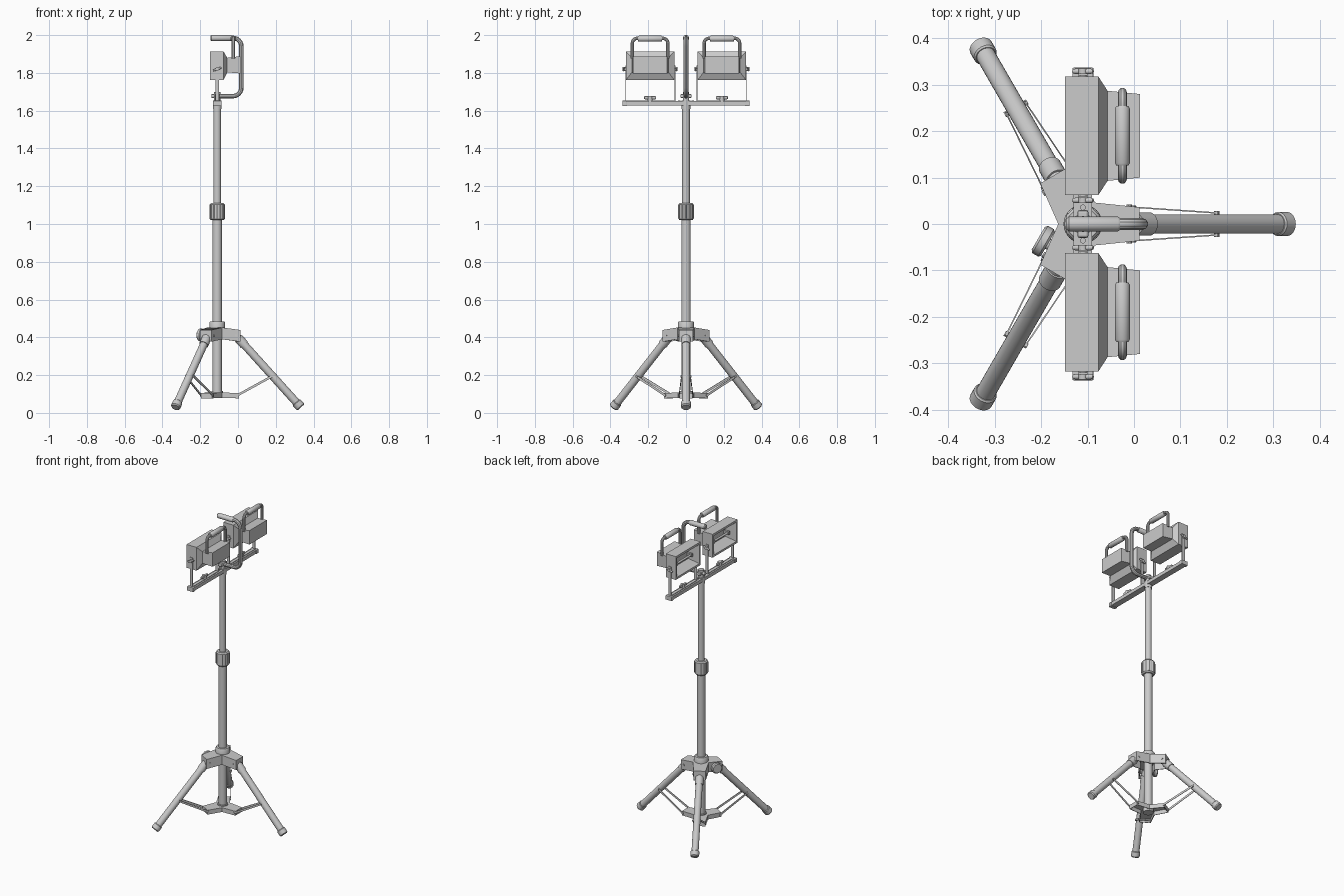
import bpy, bmesh, math
from mathutils import Vector as V

if "Cube" in bpy.data.objects:
    bpy.data.objects.remove(bpy.data.objects["Cube"])

PX = -0.11  # pole centre x


def finish(name, bm, smooth=False):
    bmesh.ops.recalc_face_normals(bm, faces=bm.faces)
    me = bpy.data.meshes.new(name)
    bm.to_mesh(me)
    bm.free()
    ob = bpy.data.objects.new(name, me)
    bpy.context.collection.objects.link(ob)
    if smooth:
        shade(ob)
    return ob


def shade(ob):
    bpy.ops.object.select_all(action='DESELECT')
    ob.select_set(True)
    bpy.context.view_layer.objects.active = ob
    bpy.ops.object.shade_smooth_by_angle(angle=math.radians(35))


def loft(name, rings, smooth=False, cap_ends=(True, True)):
    bm = bmesh.new()
    vs = [[bm.verts.new(p) for p in r] for r in rings]
    n = len(vs[0])
    for a, b in zip(vs, vs[1:]):
        for i in range(n):
            bm.faces.new((a[i], a[(i + 1) % n], b[(i + 1) % n], b[i]))
    if cap_ends[0]:
        bm.faces.new(vs[0])
    if cap_ends[1]:
        bm.faces.new(vs[-1])
    return finish(name, bm, smooth)


def lathe(name, a, b, prof, n=24):
    # prof: (fraction along a-b, radius)
    a, b = V(a), V(b)
    q = (b - a).to_track_quat('Z', 'Y')
    return loft(name, [[a + (b - a) * t + q @ V((r * math.cos(2 * math.pi * i / n),
                r * math.sin(2 * math.pi * i / n), 0)) for i in range(n)] for t, r in prof], True)


def cyl(name, a, b, r, n=24):
    return lathe(name, a, b, [(0, r), (1, r)], n)


def box(name, x, y, z, bevel=0):
    ob = loft(name, [[(x[0], y[0], h), (x[1], y[0], h), (x[1], y[1], h), (x[0], y[1], h)] for h in z])
    if bevel:
        m = ob.modifiers.new('bevel', 'BEVEL')
        m.width, m.segments = bevel, 2
    return ob


def pipe(name, pts, r, fillet):
    # polyline with rounded corners swept by a circle
    pts = [V(p) for p in pts]
    path = [pts[0]]
    for a, b, c in zip(pts, pts[1:], pts[2:]):
        p, q = b + (a - b).normalized() * fillet, b + (c - b).normalized() * fillet
        o = p + q - b
        path += [o + (p - o) * math.cos(t * math.pi / 12) + (q - o) * math.sin(t * math.pi / 12) for t in range(7)]
    path.append(pts[-1])
    cu = bpy.data.curves.new(name, 'CURVE')
    cu.dimensions = '3D'
    cu.bevel_depth, cu.bevel_resolution, cu.use_fill_caps = r, 3, True
    sp = cu.splines.new('POLY')
    sp.points.add(len(path) - 1)
    for s, p in zip(sp.points, path):
        s.co = (*p, 1)
    ob = bpy.data.objects.new(name, cu)
    bpy.context.collection.objects.link(ob)
    bpy.ops.object.select_all(action='DESELECT')
    ob.select_set(True)
    bpy.context.view_layer.objects.active = ob
    bpy.ops.object.convert(target='MESH')
    shade(bpy.context.object)


def around(ang, d, side, z):
    c, s = math.cos(ang), math.sin(ang)
    return V((PX + d * c - side * s, d * s + side * c, z))


def bracket(name, r, w0, w1, z0, z1, drop, thick):
    # three-armed sheet bracket, open underneath
    outline = []
    for k in range(3):
        g = k * 2 * math.pi / 3
        for d, s, dz in ((w0 * 0.577, -w0, 0), (r, -w1, -drop), (r, w1, -drop)):
            outline.append((g, d, s, dz))
    rings = [[around(g, d, s, z + dz) for g, d, s, dz in outline] for z in (z0, z1)]
    ob = loft(name, rings, cap_ends=(False, True))
    m = ob.modifiers.new('sheet', 'SOLIDIFY')
    m.thickness, m.offset = thick, -1


# mast
cyl('lower_pole', (PX, 0, 0.08), (PX, 0, 1.06), 0.025)
cyl('upper_pole', (PX, 0, 1.04), (PX, 0, 1.632), 0.0205)
lathe('hub_collar', (PX, 0, 0.44), (PX, 0, 0.485), [(0, .042), (.85, .042), (1, .038)])
lathe('pole_clamp', (PX, 0, 1.02), (PX, 0, 1.11), [(0, .034), (.08, .04), (.92, .04), (1, .034)], 12)
for k in range(12):
    g = k * math.pi / 6
    cyl('clamp_rib', around(g, .037, 0, 1.03), around(g, .037, 0, 1.1), .005, 8)

# tripod
bracket('leg_hub', 0.122, 0.046, 0.036, 0.39, 0.452, 0.013, 0.006)
bracket('spreader_hub', 0.115, 0.042, 0.034, 0.08, 0.108, 0.003, 0.004)
cyl('spreader_collar', (PX, 0, 0.08), (PX, 0, 0.115), 0.031)
for k in range(3):
    g = k * 2 * math.pi / 3
    top, foot = around(g, 0.09, 0, 0.42), around(g, 0.443, 0, 0.029)
    d = foot - top
    cyl('leg', top, foot, 0.021)
    cyl('leg_sleeve', top + d * .06, top + d * .15, 0.025)
    lathe('foot_cap', top + d * .93, top + d * 1.0, [(0, .023), (.1, .026), (.85, .026), (1, .021)])
    cyl('leg_pivot', around(g, .1, -.042, .41), around(g, .1, .042, .41), .006, 10)
    cyl('strut_leg_pin', around(g, .288, -.028, .192), around(g, .288, .028, .192), .006, 10)
    cyl('strut_hub_pin', around(g, .108, -.04, .093), around(g, .108, .04, .093), .006, 10)
    for s in (-1, 1):
        up = V((0, 0, 0.007))
        ends = [(around(g, .105, s * a, .092), around(g, .292, s * b, .195)) for a, b in ((.035, .022), (.038, .025))]
        loft('spreader_strut', [[e[j] - up, e[j] + up, f[j] + up, f[j] - up]
             for j in (0, 1) for e, f in [ends]])

# lock knob on the side of one hub arm
g = math.radians(240)
cyl('lock_knob_stem', around(g, .075, -.03, .412), around(g, .075, -.046, .412), .012)
lathe('lock_knob', around(g, .075, -.044, .412), around(g, .075, -.068, .412),
      [(0, .03), (.2, .034), (.8, .034), (1, .028)], 12)

# crossbar
box('crossbar', (PX - .02, PX + .02), (-.325, .325), (1.628, 1.65))
for s in (-1, 1):
    y = sorted((s * .315, s * .337))
    box('crossbar_end_cap', (PX - .023, PX + .023), y, (1.625, 1.653), .003)
    cyl('crossbar_screw', (PX, s * .036, 1.645), (PX, s * .036, 1.655), .006, 12)
lathe('crossbar_socket', (PX, 0, 1.61), (PX, 0, 1.655), [(0, .023), (1, .023)])

# centre carrying hook
cyl('hook_mount', (PX, 0, 1.65), (PX, 0, 1.70), .017)
cyl('hook_mount_bolt', (PX - .03, 0, 1.677), (PX, 0, 1.677), .01, 12)
box('hook_mount_wing', (PX - .012, PX + .012), (-.03, .03), (1.668, 1.688), .005)
pipe('hook_pipe', [(PX, 0, 1.677), (.018, 0, 1.677), (.018, 0, 1.985), (-.13, 0, 1.985)], .0125, .045)
lathe('hook_grip', (-.145, 0, 1.984), (-.03, 0, 1.984), [(0, .012), (.04, .016), (.96, .016), (1, .013)])


def rect(x, cy, h, z0, z1):
    return [(x, cy - h, z0), (x, cy + h, z0), (x, cy + h, z1), (x, cy - h, z1)]


# floodlights
for s in (-1, 1):
    c = s * 0.19
    loft('lamp_housing', [rect(-.09, c, .085, 1.805, 1.87), rect(-.138, c, .112, 1.78, 1.895),
                          rect(-.149, c, .116, 1.775, 1.9), rect(-.149, c, .128, 1.762, 1.914),
                          rect(-.077, c, .128, 1.762, 1.914), rect(-.057, c, .097, 1.803, 1.88),
                          rect(.013, c, .09, 1.797, 1.888)])
    cyl('lamp_bulb', (-.115, c - .075, 1.838), (-.115, c + .075, 1.838), .007, 12)
    for t in (-1, 1):
        y = c + t * .13
        e = c + t * .134
        box('lamp_bulb_holder', (-.125, -.088), sorted((c + t * .07, c + t * .083)), (1.828, 1.848))
        box('lamp_bracket_arm', (PX - .01, PX + .01), sorted((y, e)), (1.65, 1.84))
        cyl('lamp_tilt_bolt', (PX, c + t * .12, 1.82), (PX, c + t * .145, 1.82), .01, 12)
        # tilted tightening lever
        lathe('lamp_tilt_lever', (PX - .022, c + t * .139, 1.812), (PX + .022, c + t * .139, 1.828),
              [(0, .004), (.15, .006), (.85, .006), (1, .004)], 10)
    box('lamp_bracket_base', (PX - .01, PX + .01), (c - .134, c + .134), (1.65, 1.654))
    # wing knob fixing the bracket to the bar
    cyl('wing_knob_hub', (PX, c, 1.652), (PX, c, 1.678), .013, 16)
    box('wing_knob', (PX - .007, PX + .007), (c - .032, c + .032), (1.66, 1.677), .005)
    pipe('lamp_handle', [(-.025, c - .094, 1.875), (-.025, c - .094, 1.983),
                         (-.025, c + .094, 1.983), (-.025, c + .094, 1.875)], .0095, .026)
    lathe('lamp_handle_grip', (-.025, c - .064, 1.981), (-.025, c + .064, 1.981),
          [(0, .013), (.04, .016), (.96, .016), (1, .013)])
